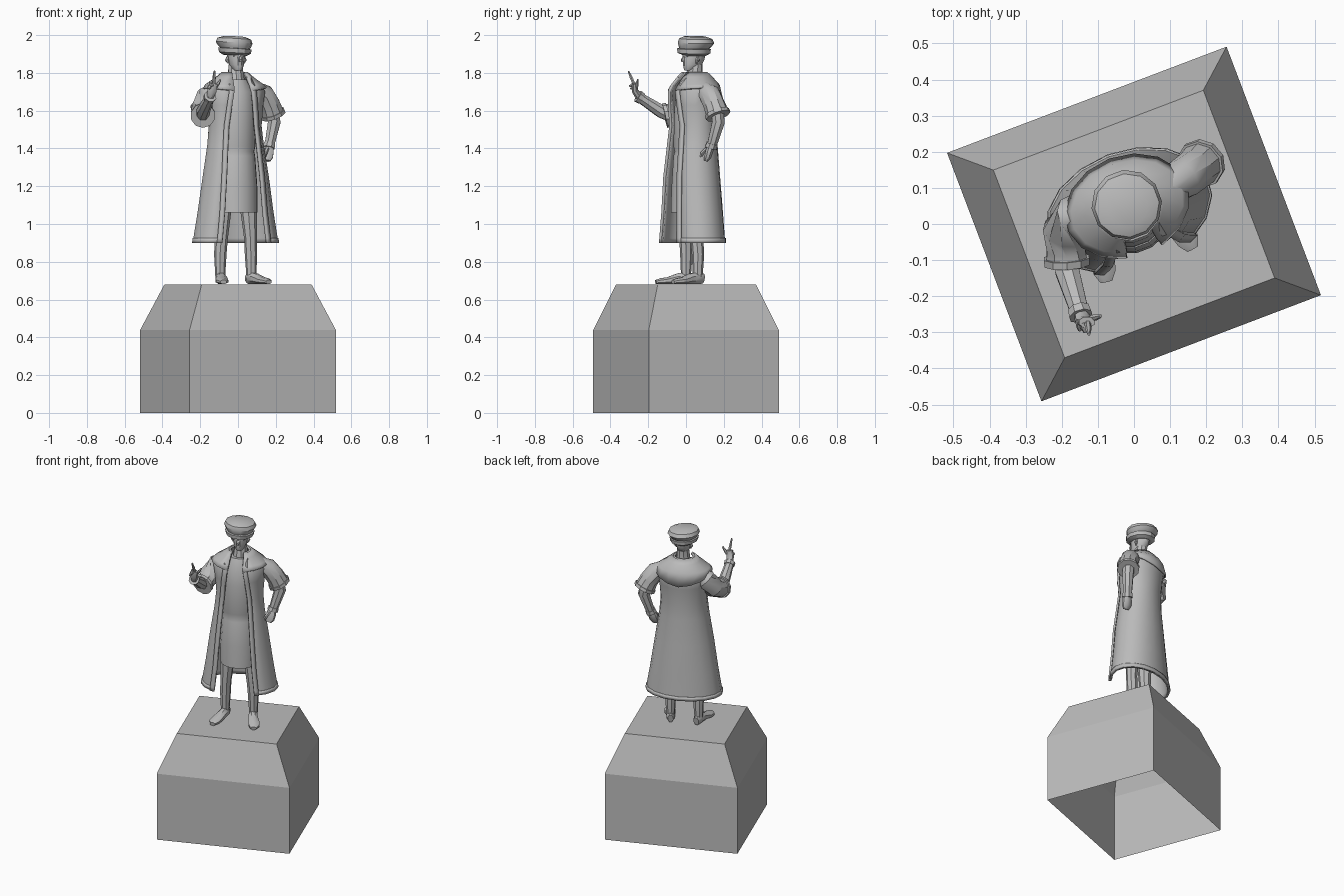
import bpy, bmesh, math
from mathutils import Vector

old = bpy.data.objects.get("Cube")
if old:
    bpy.data.objects.remove(old, do_unlink=True)

TURN = math.radians(20.8)   # whole statue stands turned on its axis

stone = bpy.data.materials.new("grey stone")
stone.use_nodes = True
GREY = (0.5, 0.5, 0.5, 1)
stone.diffuse_color = GREY
stone.node_tree.nodes["Principled BSDF"].inputs["Base Color"].default_value = GREY


def loft(name, rings, closed=True, caps=(True, True), turned=True, thick=0, angle=35, mirror=False):
    """Skin a list of point rings into one object."""
    bm = bmesh.new()
    rows = [[bm.verts.new(p) for p in r] for r in rings]
    n = len(rows[0])
    for a, b in zip(rows, rows[1:]):
        for i in range(n if closed else n - 1):
            j = (i + 1) % n
            bm.faces.new((a[i], a[j], b[j], b[i]))
    if closed and caps[0]:
        bm.faces.new(rows[0][::-1])
    if closed and caps[1]:
        bm.faces.new(rows[-1])
    bmesh.ops.recalc_face_normals(bm, faces=bm.faces)
    me = bpy.data.meshes.new(name)
    bm.to_mesh(me)
    bm.free()
    me.materials.append(stone)
    me.shade_smooth()
    me.set_sharp_from_angle(angle=math.radians(angle))
    ob = bpy.data.objects.new(name, me)
    bpy.context.collection.objects.link(ob)
    if turned:
        ob.rotation_euler.z = TURN
    if mirror:
        ob.modifiers.new("mirror", 'MIRROR')
    if thick:
        m = ob.modifiers.new("thickness", 'SOLIDIFY')
        m.thickness = thick
        m.offset = 0
    return ob


def oval(z, a, b, c=0.04, u=0.0, n=12, tilt=0.0):
    """Horizontal oval ring, optionally tilted sideways."""
    ring = []
    for i in range(n):
        t = 2 * math.pi * (i + 0.5) / n
        x, y = a * math.sin(t), -b * math.cos(t)
        ring.append((u + x, c + y, z + tilt * x))
    return ring


def tube(name, pts, radii, n=8, ref=(0, 0, 1), **kw):
    """Tube along a path; a radius may be a (width, height) pair."""
    pts = [Vector(p) for p in pts]
    rings = []
    for i, p in enumerate(pts):
        t = (pts[min(i + 1, len(pts) - 1)] - pts[max(i - 1, 0)]).normalized()
        side = t.cross(Vector(ref)).normalized()
        up = side.cross(t)
        r = radii[i]
        w, h = r if isinstance(r, tuple) else (r, r)
        rings.append([p + side * w * math.cos(k) + up * h * math.sin(k)
                      for k in (2 * math.pi * (j + 0.5) / n for j in range(n))])
    return loft(name, rings, **kw)


# Pedestal: hollow block with sloped shoulders
def block(z, x, y):
    return [(-x, -y, z), (x, -y, z), (x, y, z), (-x, y, z)]

loft("pedestal", [block(0, .414, .368), block(.44, .414, .368), block(.68, .311, .278)],
     caps=(False, True), angle=20)

# Shoes and stockinged legs
tube("shoe", [(.08, .066, .71), (.085, .04, .715), (.097, -.01, .71), (.115, -.06, .7),
              (.124, -.095, .697), (.128, -.122, .693)],
     [(.018, .028), (.028, .035), (.03, .03), (.036, .02), (.034, .017), (.018, .012)], mirror=True)
tube("leg", [(.07, .035, 1.2), (.073, .032, 1.06), (.083, .03, .92), (.087, .035, .84), (.088, .033, .72)],
     [.05, .043, .034, .033, .026], ref=(0, 1, 0), mirror=True)

# Tunic, gathered at the waist
loft("tunic", [oval(z, a, b, c, n=16) for z, a, b, c in (
    (1.06, .115, .11, .03), (1.2, .115, .105, .03), (1.36, .105, .1, .035), (1.385, .1, .093, .035),
    (1.41, .106, .1, .035), (1.6, .11, .1, .04), (1.7, .1, .09, .04), (1.765, .065, .06, .04))])

# Coat levels: height, half width, half depth, centre, half opening
COAT = [(.9, .228, .155, .04, .13), (.925, .226, .153, .04, .127), (1.06, .203, .145, .04, .112),
        (1.25, .175, .135, .037, .098), (1.42, .148, .12, .04, .084), (1.52, .138, .113, .045, .075),
        (1.63, .148, .12, .047, .062), (1.7, .162, .125, .052, .052), (1.735, .145, .108, .052, .047),
        (1.775, .085, .078, .05, .042), (1.8, .055, .055, .047, .036)]


def open_ring(level, grow=0.0, n=14):
    z, a, b, c, gap = level
    a, b = a + grow, b + grow
    t0 = math.asin(min(gap / a, .95))
    return [(a * math.sin(t), c - b * math.cos(t), z)
            for t in (t0 + (2 * math.pi - 2 * t0) * i / n for i in range(n + 1))]

loft("coat", [open_ring(v) for v in COAT], closed=False, thick=.012)

# Turned-back front edges of the coat
def edge(level):
    z, a, b, c, gap = level
    a, b = a + .008, b + .008
    t0 = math.asin(min(gap / a, .95))
    return [(a * math.sin(t), c - b * math.cos(t), z) for t in (t0 - .02, t0 + .026 / a)]

loft("coat_edge", [edge(v) for v in COAT], closed=False, thick=.014, mirror=True)

# Hem band
loft("coat_hem", [open_ring(v, .006) for v in COAT[:2]], closed=False, thick=.01)

# Broad cape collar, dipping at the back
cape = []
for k, level in enumerate(COAT[7:]):
    ring = open_ring(level, .012)
    if k == 0:
        ring = [(x, y, z - .045 * max(0, (y - .05) / .13) + .02 * abs(x) / .17) for x, y, z in ring]
    cape.append(ring)
loft("cape_collar", cape, closed=False, thick=.01)

# Neck and head
loft("neck", [oval(z, r, r, c, .005, 10) for z, r, c in ((1.74, .052, .045), (1.79, .043, .045),
                                                         (1.845, .038, .052))])
loft("head", [oval(z, a, b, c, .005) for z, a, b, c in (
    (1.812, .018, .02, .01), (1.822, .028, .035, .022), (1.843, .038, .052, .035),
    (1.87, .044, .058, .042), (1.9, .047, .06, .046), (1.93, .046, .058, .048))])
tube("nose", [(.005, -.009, 1.892), (.005, -.022, 1.868), (.005, -.02, 1.858)],
     [.006, .01, .008], n=4, ref=(0, 1, 0))
tube("brow", [(-.03, -.005, 1.888), (.005, -.016, 1.892), (.04, -.005, 1.888)], [.004, .007, .004], n=4)
for s in (-1, 1):
    tube("ear", [(.005 + s * .044, .04, 1.85), (.005 + s * .05, .045, 1.868), (.005 + s * .046, .047, 1.886)],
         [.004, .011, .006], n=6, ref=(0, 1, 0))

# Flat cap with upturned brim and soft crown
CAP = [(1.893, .062, .064, .05), (1.905, .084, .088, .045), (1.928, .089, .09, .045), (1.93, .078, .08, .047),
       (1.94, .088, .088, .052), (1.96, .098, .097, .057), (1.981, .09, .088, .055), (1.993, .055, .058, .05)]
loft("cap", [oval(z, a, b, c, 0, 12, -.06) for z, a, b, c in CAP], angle=30)


# Arms: wide hanging sleeve, slim forearm, rolled cuff
def arm(side, sleeve, sleeve_r, fore, cuff):
    ref = (0, 0, 1) if side == "right" else (0, 1, 0)
    tube(side + "_sleeve", sleeve, sleeve_r, n=10, ref=ref, turned=False)
    a, b = Vector(sleeve[-2]), Vector(sleeve[-1])
    d = (b - a).normalized()
    tube(side + "_sleeve_trim", [b - d * .012, b + d * .008], [sleeve_r[-1] + .006] * 2,
         n=10, ref=ref, turned=False)
    tube(side + "_forearm", fore, [.036, .036, .027], ref=ref, turned=False)
    d = (Vector(fore[-1]) - Vector(fore[-2])).normalized() * .012
    c = Vector(cuff)
    tube(side + "_cuff", [c - d, c + d], [.032, .034], ref=ref, turned=False)

arm("right", [(-.09, .03, 1.72), (-.165, .02, 1.67), (-.19, -.02, 1.61), (-.188, -.07, 1.583), (-.186, -.105, 1.575)],
    [.04, .062, .064, .056, .06],
    [(-.188, -.07, 1.57), (-.185, -.13, 1.595), (-.15, -.245, 1.67)], (-.15, -.245, 1.67))
arm("left", [(.07, .08, 1.73), (.135, .125, 1.685), (.168, .15, 1.63), (.186, .168, 1.58)],
    [.035, .058, .058, .062],
    [(.18, .165, 1.6), (.192, .172, 1.54), (.165, .135, 1.41)], (.165, .135, 1.415))

# Right hand raised, index finger pointing up
tube("right_hand", [(-.147, -.25, 1.675), (-.138, -.27, 1.705), (-.13, -.272, 1.745)],
     [.02, (.026, .018), (.024, .016)], ref=(0, 1, 0), turned=False)
FINGERS = [("index_finger", (-.128, -.275, 1.74), (-.125, -.305, 1.81), .009),
           ("thumb", (-.12, -.262, 1.72), (-.092, -.255, 1.765), .009),
           ("curled_finger", (-.143, -.272, 1.74), (-.135, -.3, 1.73), .01),
           ("little_finger", (-.152, -.268, 1.73), (-.15, -.295, 1.715), .01)]
for name, a, b, r in FINGERS:
    mid = (Vector(a) + Vector(b)) / 2
    tube(name, [a, mid, b], [r, r, r * .5], n=6, ref=(1, 0, 0), turned=False)

# Left hand hanging, half closed
tube("left_hand", [(.165, .135, 1.42), (.16, .125, 1.39), (.155, .115, 1.355), (.152, .105, 1.335)],
     [.02, (.022, .032), (.02, .032), (.012, .02)], ref=(1, 0, 0), turned=False)
tube("left_thumb", [(.155, .11, 1.4), (.145, .085, 1.375), (.142, .08, 1.355)], [.011, .011, .006],
     n=6, ref=(1, 0, 0), turned=False)
